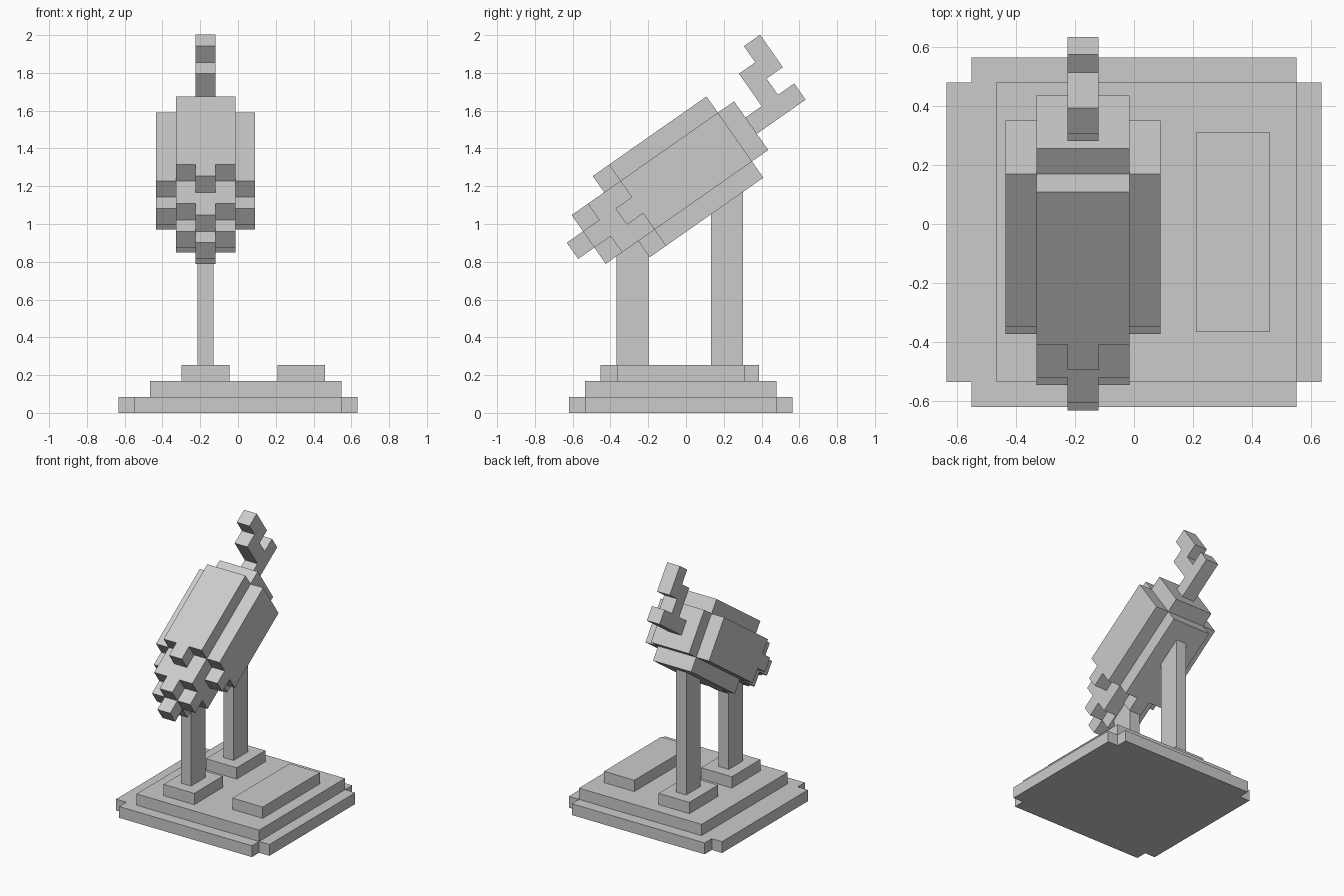
import bpy
import bmesh
import math
from mathutils import Vector

cube = bpy.data.objects.get("Cube")
if cube:
    bpy.data.objects.remove(cube, do_unlink=True)

# One plain grey for the whole model
GREY = (0.6, 0.6, 0.6, 1.0)
grey = bpy.data.materials.new("plain_grey")
grey.use_nodes = True
grey.diffuse_color = GREY
grey.node_tree.nodes["Principled BSDF"].inputs["Base Color"].default_value = GREY

B = 0.0845          # block size of the stand
U = 0.105           # block size of the tilted body
MID = -0.172        # x of the body and its posts


def finish(name, bm):
    bmesh.ops.recalc_face_normals(bm, faces=bm.faces[:])
    mesh = bpy.data.meshes.new(name)
    bm.to_mesh(mesh)
    bm.free()
    mesh.materials.append(grey)
    obj = bpy.data.objects.new(name, mesh)
    bpy.context.collection.objects.link(obj)
    return obj


def slab(name, outline, z0, z1):
    """Extrude a flat outline from z0 up to z1."""
    bm = bmesh.new()
    face = bm.faces.new([bm.verts.new((x, y, z0)) for x, y in outline])
    top = bmesh.ops.extrude_face_region(bm, geom=[face])["geom"]
    bmesh.ops.translate(bm, vec=(0, 0, z1 - z0),
                        verts=[v for v in top if isinstance(v, bmesh.types.BMVert)])
    return finish(name, bm)


def box(name, x0, x1, y0, y1, z0, z1):
    return slab(name, [(x0, y0), (x1, y0), (x1, y1), (x0, y1)], z0, z1)


def blocks(name, cells):
    """Outer shell of a set of unit blocks, laid along the tilted body axis."""
    bm = bmesh.new()
    for cell in cells:
        for axis in range(3):
            for side in (-1, 1):
                near = list(cell)
                near[axis] += side
                if tuple(near) in cells:
                    continue
                a, b = (axis + 1) % 3, (axis + 2) % 3
                corners = []
                for p, q in ((-1, -1), (1, -1), (1, 1), (-1, 1)):
                    co = Vector(cell)
                    co[axis] += side / 2
                    co[a] += p / 2
                    co[b] += q / 2
                    corners.append(bm.verts.new(co * U))
                bm.faces.new(corners)
    bmesh.ops.remove_doubles(bm, verts=bm.verts[:], dist=U / 100)
    bmesh.ops.recalc_face_normals(bm, faces=bm.faces[:])
    bmesh.ops.dissolve_limit(bm, angle_limit=0.02, verts=bm.verts[:], edges=bm.edges[:])
    obj = finish(name, bm)
    obj.rotation_euler.x = math.radians(35)
    obj.location = (MID, -0.58, 0.888 - 0.015)
    return obj


# Stepped base: notched bottom plate and a plain second tier
CY = -0.0275
w, d = 7.5 * B, 7 * B
quarter = [(w, d - B), (w - B, d - B), (w - B, d)]
outline = []
for sx, sy in ((1, 1), (-1, 1), (-1, -1), (1, -1)):
    part = quarter if sx * sy > 0 else quarter[::-1]
    outline += [(sx * x, CY + sy * y) for x, y in part]
slab("base_plate", outline, 0, B)
box("base_tier", -5.5 * B, 6.5 * B, CY - 6 * B, CY + 6 * B, B, 2 * B)
box("side_step", 0.21, 0.46, CY - 4 * B, CY + 4 * B, 2 * B, 3 * B)

# Two posts on their pads
for side, y, top in (("front", -0.283, 0.93), ("rear", 0.218, 1.25)):
    box(side + "_pad", MID - 1.5 * B, MID + 1.5 * B, y - 2 * B, y + 2 * B, 2 * B, 3 * B)
    box(side + "_post", MID - B / 2, MID + B / 2, y - B, y + B, 3 * B, top)

# Tilted body: rounded block section, stepped to a point at the front
body = set()
for i in range(-2, 3):
    for j in range(-2, 3):
        reach, spread = max(abs(i), abs(j)), abs(i) + abs(j)
        if spread == 4:
            continue
        start = spread + (reach == 2)
        end = 10 if reach == 2 else 11
        body |= {(i, s, j) for s in range(start, end)}
body_obj = blocks("body", body)

# Crooked tail at the back
tail = {(0, s, 0) for s in (11, 12, 13)}
tail |= {(0, 12, 1), (0, 12, 2), (0, 13, 2), (0, 13, 3)}
tail_obj = blocks("tail", tail)

# Block centres sit half a block along the axis from the nose tip
tilt = math.radians(35)
nose = Vector((MID, -0.601, 0.858))
for obj in (body_obj, tail_obj):
    obj.location = nose + Vector((0, math.cos(tilt), math.sin(tilt))) * U / 2
